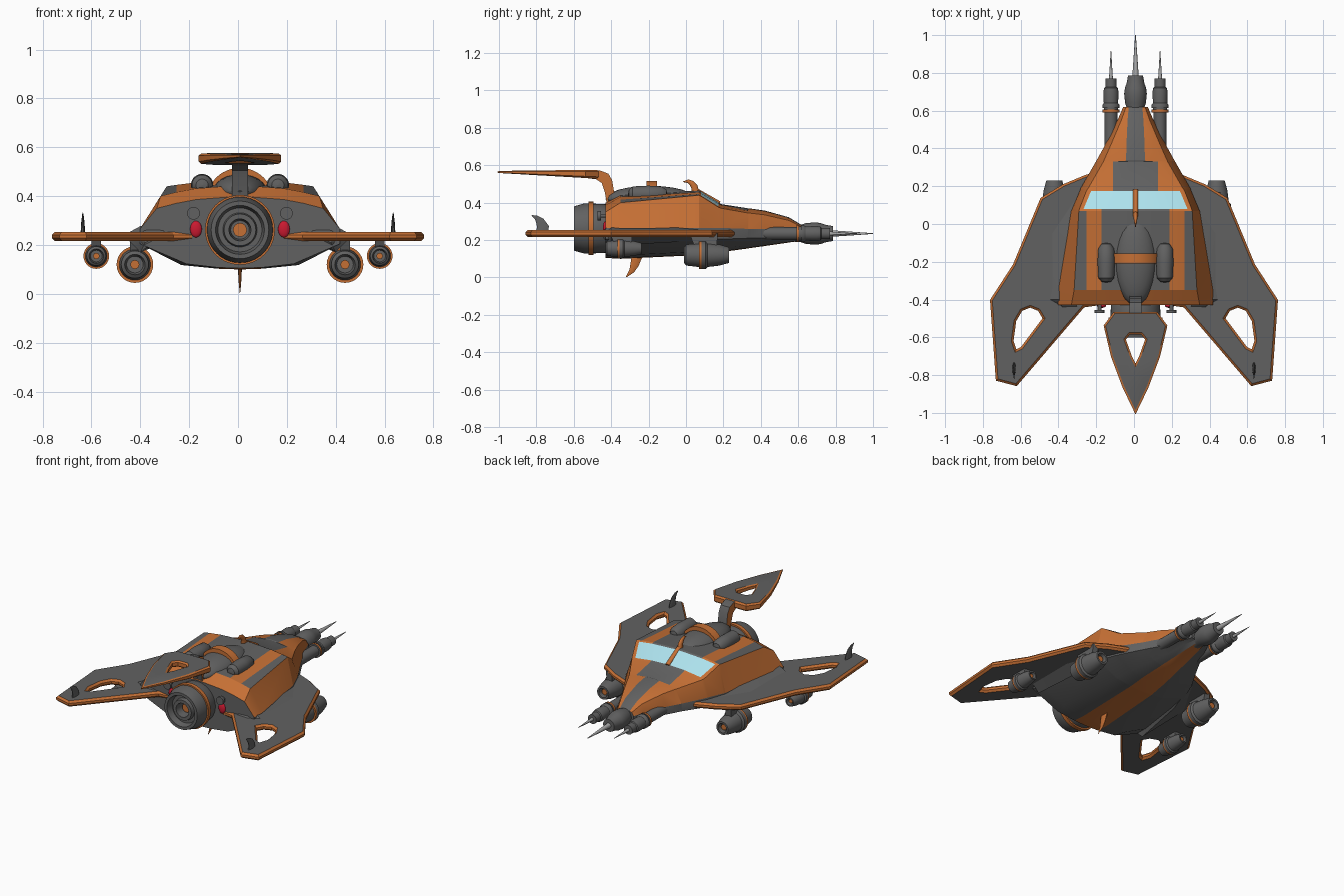
import bpy, bmesh, math
from mathutils import Vector

if "Cube" in bpy.data.objects:
    bpy.data.objects.remove(bpy.data.objects["Cube"])


def material(name, rgb):
    m = bpy.data.materials.new(name)
    m.diffuse_color = (*rgb, 1)
    m.use_nodes = True
    m.node_tree.nodes["Principled BSDF"].inputs["Base Color"].default_value = m.diffuse_color
    return m


MATS = [material("dark_grey", (0.12, 0.12, 0.12)), material("orange", (0.56, 0.16, 0.035)),
        material("glass", (0.42, 0.76, 0.85)), material("red", (0.6, 0.01, 0.03)),
        material("steel", (0.4, 0.4, 0.4))]
GREY, ORANGE, GLASS, RED, STEEL = range(5)


def finish(name, bm, mirror=False, angle=35):
    bmesh.ops.recalc_face_normals(bm, faces=bm.faces)
    me = bpy.data.meshes.new(name)
    for m in MATS:
        me.materials.append(m)
    bm.to_mesh(me)
    bm.free()
    me.shade_smooth()
    me.set_sharp_from_angle(angle=math.radians(angle))
    ob = bpy.data.objects.new(name, me)
    bpy.context.collection.objects.link(ob)
    if not name.startswith(("wing", "outer")):
        ob.location.x = .008  # the body sits slightly right of the wings' centre
    if mirror:
        ob.modifiers.new("mirror", 'MIRROR').merge_threshold = 0.0005
    return ob


def loft(name, rings, color, wrap=True, mirror=False, angle=35):
    """Skin rings of points; color(row, column) gives the material slot."""
    bm = bmesh.new()
    vs = [[bm.verts.new(p) for p in r] for r in rings]
    n = len(rings[0])
    for i in range(len(vs) - 1):
        for j in range(n if wrap else n - 1):
            k = (j + 1) % n
            f = bm.faces.new((vs[i][j], vs[i][k], vs[i + 1][k], vs[i + 1][j]))
            f.material_index = color(i, j)
    for r in (vs[0], vs[-1]):
        bm.faces.new(r).material_index = color(0, 0) if wrap else GREY
    return finish(name, bm, mirror, angle)


def lathe(name, x, z, prof, mat=GREY, bands=(), n=28, mirror=False):
    """Turn (y, radius) pairs around a lengthwise axis; bands are orange rows."""
    rings = [[(x + max(r, .0005) * math.cos(2 * math.pi * k / n), y,
               z + max(r, .0005) * math.sin(2 * math.pi * k / n)) for k in range(n)] for y, r in prof]
    return loft(name, rings, lambda i, j: ORANGE if i in bands else mat, mirror=mirror)


def curve_bmesh(loops, cyclic, **props):
    """Evaluate a temporary curve; loops hold (x, y, z, radius)."""
    cu = bpy.data.curves.new("temp", 'CURVE')
    for k, v in props.items():
        setattr(cu, k, v)
    for pts in loops:
        s = cu.splines.new('POLY')
        s.points.add(len(pts) - 1)
        for p, (a, b, c, r) in zip(s.points, pts):
            p.co, p.radius = (a, b, c, 1), r
        s.use_cyclic_u = cyclic
    ob = bpy.data.objects.new("temp", cu)
    bpy.context.collection.objects.link(ob)
    me = bpy.data.meshes.new_from_object(ob.evaluated_get(bpy.context.evaluated_depsgraph_get()))
    bm = bmesh.new()
    bm.from_mesh(me)
    bpy.data.objects.remove(ob)
    bmesh.ops.remove_doubles(bm, verts=bm.verts, dist=1e-5)
    bmesh.ops.recalc_face_normals(bm, faces=bm.faces)
    bm.normal_update()
    return bm


def plate(name, loops, half, bevel, place, cap=GREY, side=ORANGE, mirror=False):
    bm = curve_bmesh([[(a, b, 0, 1) for a, b in l] for l in loops], True, dimensions='2D',
                     fill_mode='BOTH', extrude=half - bevel, bevel_depth=bevel, bevel_resolution=0)
    for f in bm.faces:
        f.material_index = cap if abs(f.normal.z) > .9 else side
    for v in bm.verts:
        v.co = place(*v.co)
    return finish(name, bm, mirror, 25)


def horn(name, x, pts, flat, mat, mirror=False):
    """Tapered hook through (y, z, radius), flattened sideways."""
    bm = curve_bmesh([[(0, y, z, r) for y, z, r in pts]], False, dimensions='3D', bevel_depth=1,
                     bevel_resolution=3, use_fill_caps=True)
    for f in bm.faces:
        f.material_index = mat
    for v in bm.verts:
        v.co.x = x + v.co.x * flat
    return finish(name, bm, mirror, 50)


def ball(name, loc, size, mat=GREY, mirror=False):
    bm = bmesh.new()
    bmesh.ops.create_uvsphere(bm, u_segments=24, v_segments=12, radius=1)
    for v in bm.verts:
        v.co = Vector(loc) + Vector(size) * v.co
    for f in bm.faces:
        f.material_index = mat
    return finish(name, bm, mirror)


# Hull stations: y, belly z, keel x, belly x, chine x, chine half height, roof edge x, z, stripe x, stripe x, top z
stations = [(-.43, .105, .09, .22, .41, .03, .34, .35, .26, .18, .40),
            (-.35, .10, .09, .24, .41, .03, .325, .40, .26, .18, .445),
            (.07, .12, .08, .19, .34, .03, .30, .44, .26, .18, .465),
            (.08, .12, .08, .19, .335, .03, .297, .435, .275, .18, .46),
            (.175, .135, .075, .16, .295, .03, .26, .375, .235, .12, .40),
            (.19, .136, .075, .16, .29, .03, .25, .37, .22, .12, .392),
            (.33, .155, .06, .12, .21, .025, .17, .345, .15, .12, .37),
            (.335, .156, .06, .12, .207, .025, .168, .345, .15, .05, .37),
            (.42, .168, .05, .09, .16, .025, .13, .335, .11, .048, .358),
            (.55, .187, .035, .06, .095, .02, .075, .305, .06, .042, .322),
            (.62, .197, .025, .04, .065, .015, .05, .27, .045, .036, .28)]


def section(y, zb, xk, xb, xc, h, xr, zr, xm, xi, zt):
    arch = lambda x: zr + (zt - zr) * (1 - (x / xr) ** 2)
    return [(0, y, zb), (xk, y, zb + .003), (xb, y, zb + .018), (xc, y, .235 - h), (xc, y, .235 + h),
            (xr, y, zr), (xm, y, arch(xm)), (xi, y, arch(xi)), (0, y, zt)]


def hull_paint(i, j):
    if i == 3 and j in (6, 7):
        return GLASS
    if j == 0 or j == 4 or (i == 0 and j > 4):
        return ORANGE
    if i < 2:
        return ORANGE if j == 6 else GREY
    return ORANGE if j in (5, 6) else GREY


loft("hull", [section(*s) for s in stations], hull_paint, wrap=False, mirror=True, angle=20)

# Wings with teardrop openings and fairings at the root
wing = [(.2, .26), (.25, .25), (.37, .20), (.485, .13), (.63, -.22), (.75, -.405), (.72, -.82),
        (.625, -.845), (.27, -.43), (.2, -.42)]
hole = [(.47, -.50), (.50, -.45), (.55, -.43), (.60, -.45), (.635, -.51), (.65, -.62), (.63, -.68), (.59, -.66)]
plate("wing", [wing, hole], .019, .012, lambda x, y, z: (x, y, .235 + z), mirror=True)
loft("wing_root", [[(x - .08, y, .22 + t), (x, y, .235 + t * .6), (x + w, y, .25), (x + w, y, .222), (x, y, b)]
                   for y, x, w, t, b in ((.2, .27, .03, .03, .205), (-.05, .35, .1, .06, .19),
                                         (-.40, .40, .05, .07, .17), (-.44, .38, .0, .03, .21))],
     lambda i, j: GREY, mirror=True)
horn("wing_tip_fin", .635, [(-.77, .24, .035), (-.765, .27, .034), (-.78, .30, .024), (-.80, .32, .013),
                            (-.825, .332, .002)], .25, GREY, True)

# Tail plane on its curved neck
tail = [(0, -.985), (.06, -.86), (.12, -.70), (.158, -.54), (.11, -.475), (-.11, -.475), (-.158, -.54),
        (-.12, -.70), (-.06, -.86)]
tail_hole = [(0, -.76), (.03, -.70), (.062, -.61), (.035, -.575), (-.035, -.575), (-.062, -.61), (-.03, -.70)]


def tail_place(x, y, z):
    t = min(1, max(0, (-.47 - y) / .52))
    return (x, y, .552 + .012 * t + z * (1 - .75 * t))


plate("tail_plane", [tail, tail_hole], .024, .01, tail_place)
neck = [(-.56, .565), (-.46, .572), (-.415, .555), (-.395, .52), (-.385, .46), (-.35, .41),
        (-.42, .38), (-.435, .46), (-.45, .505), (-.48, .525), (-.56, .535)]
plate("tail_neck", [neck], .032, 0, lambda a, b, c: (c, a, b), ORANGE, GREY)

# Main engine
lathe("main_engine", 0, .262, [(-.38, .0), (-.38, .11), (-.43, .13), (-.54, .135), (-.60, .118), (-.60, .10),
                               (-.56, .09), (-.56, .07), (-.585, .065), (-.585, .045), (-.52, .038), (-.52, 0)], n=40)
lathe("engine_ring", 0, .262, [(-.495, .12), (-.495, .143), (-.52, .143), (-.52, .12)], ORANGE, n=40)
lathe("engine_core", 0, .262, [(-.50, 0), (-.50, .028), (-.545, .028), (-.545, 0)], ORANGE)
ball("tail_light", (.18, -.432, .265), (.024, .012, .034), RED, True)
lathe("rear_vent", .19, .33, [(-.42, 0), (-.42, .01), (-.455, .01), (-.455, .026), (-.472, .026), (-.472, 0)],
      mirror=True)

# Underwing thrusters with pylons
for nm, x, z, y0, s, L in (("inner_thruster", .43, .12, -.01, 1, 1), ("outer_thruster", .58, .155, -.43, .7, .8)):
    prof = [(.03, 0), (.03, .034), (0, .042), (.01, .056), (.08, .064), (.08, .075), (.092, .075),
            (.115, .075), (.125, .064), (.19, .056), (.24, .042), (.24, .03), (.21, .026), (.21, 0)]
    lathe(nm, x, z, [(y0 + y * L, r * s) for y, r in prof], bands=(4, 5), mirror=True)
    lathe(nm + "_core", x, z, [(y0 + y * L, r * s) for y, r in ((.01, 0), (.01, .018), (.225, .018), (.225, 0))],
          ORANGE, mirror=True)
    loft(nm + "_pylon", [[(x - .02, y0 + a * L, h), (x + .02, y0 + a * L, h), (x + .02, y0 + b * L, h),
                          (x - .02, y0 + b * L, h)] for h, a, b in ((z, .07, .17), (.235, .03, .18))],
         lambda i, j: GREY, mirror=True)

# Nose and side guns, each ending in a spike
lathe("nose", 0, .235, [(.58, 0), (.58, .045), (.61, .045), (.64, .055), (.69, .06), (.72, .056), (.745, .047),
                        (.785, .04), (.785, 0)])
lathe("nose_spike", 0, .235, [(.78, 0), (.78, .017), (.90, .009), (1.0, .002)], STEEL, n=12)
lathe("side_gun", .13, .235, [(.40, 0), (.40, .034), (.59, .034), (.59, .045), (.605, .045), (.605, .038), (.615, .038),
                              (.615, .045), (.63, .045), (.64, .038), (.70, .04), (.72, .036), (.725, .03),
                              (.77, .03), (.77, 0)], bands=(3,), mirror=True)
lathe("side_gun_spike", .13, .235, [(.76, 0), (.76, .011), (.84, .006), (.915, .0015)], STEEL, n=12, mirror=True)

# Roof fittings, windshield divider and belly fin
ball("roof_dome", (0, -.19, .42), (.11, .24, .07))
lathe("roof_pod", .155, .445, [(-.31, 0), (-.305, .025), (-.285, .042), (-.20, .046), (-.13, .042), (-.105, .025),
                               (-.10, 0)], mirror=True)
lathe("roof_arch", 0, .378, [(-.21, 0), (-.21, .138), (-.155, .138), (-.155, 0)], ORANGE, n=48)
horn("roof_horn", 0, [(.05, .45, .022), (.045, .485, .019), (.03, .505, .015), (.01, .515, .01), (-.015, .512, .002)],
     .7, ORANGE)
horn("windshield_divider", 0, [(.06, .466, .01), (.18, .398, .01)], 1.4, ORANGE)
horn("belly_fin", 0, [(-.26, .12, .03), (-.275, .07, .024), (-.29, .035, .015), (-.32, .002, .002)], .28, ORANGE)
